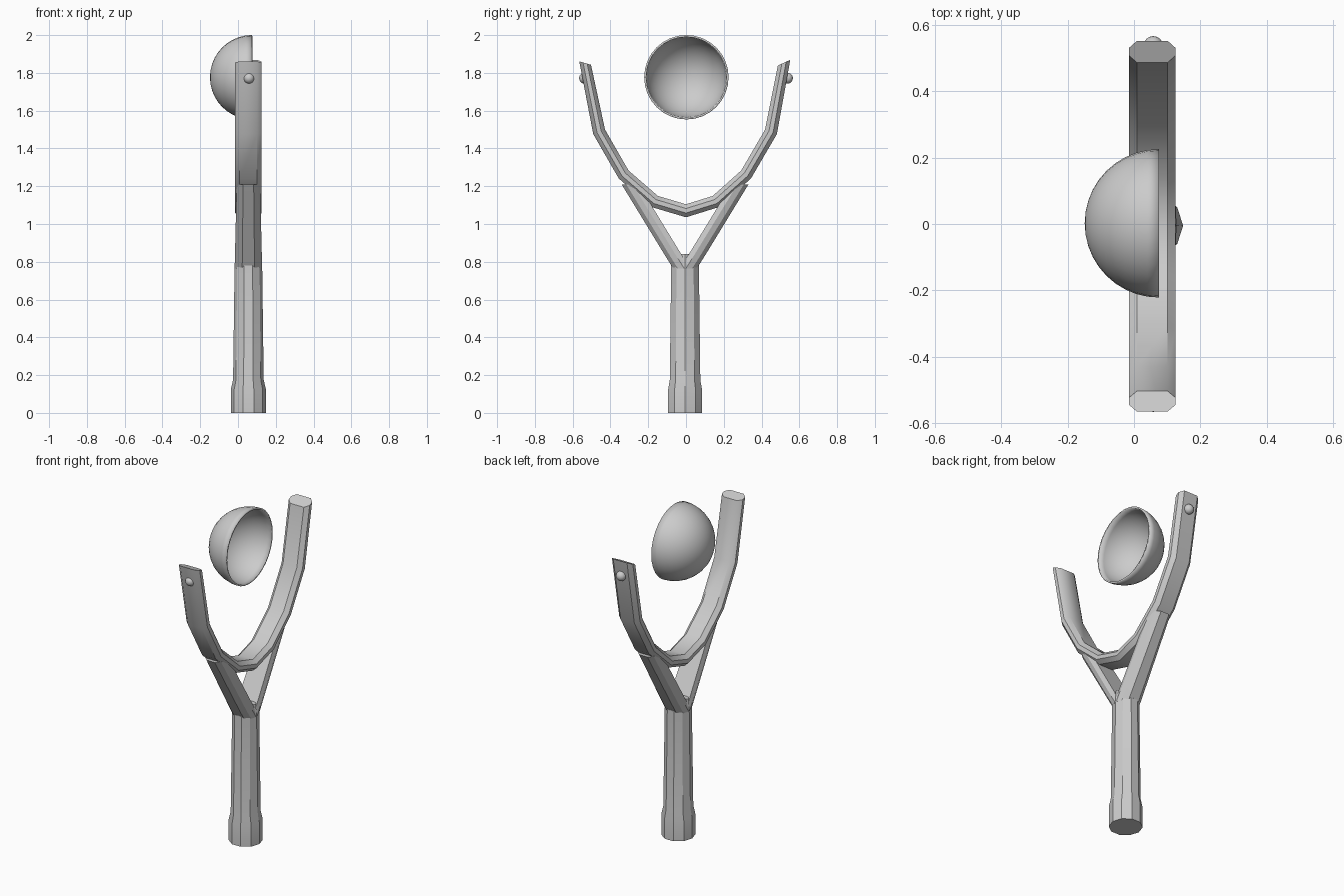
import bpy, bmesh, math
from mathutils import Vector, Matrix

if "Cube" in bpy.data.objects:
    bpy.data.objects.remove(bpy.data.objects["Cube"])

CX, CY = 0.055, -0.005  # centre of the handle


def finish(bm, name, angle=None):
    bmesh.ops.recalc_face_normals(bm, faces=bm.faces)
    me = bpy.data.meshes.new(name)
    bm.to_mesh(me)
    bm.free()
    ob = bpy.data.objects.new(name, me)
    bpy.context.collection.objects.link(ob)
    if angle:
        bpy.ops.object.select_all(action='DESELECT')
        ob.select_set(True)
        bpy.context.view_layer.objects.active = ob
        bpy.ops.object.shade_smooth_by_angle(angle=math.radians(angle))
    return ob


def loft(name, rings, angle=None):
    """Skin a list of equally sized point rings and cap both ends."""
    bm = bmesh.new()
    vs = [[bm.verts.new(p) for p in r] for r in rings]
    n = len(vs[0])
    for a, b in zip(vs, vs[1:]):
        for i in range(n):
            j = (i + 1) % n
            bm.faces.new((a[i], a[j], b[j], b[i]))
    bm.faces.new(vs[0][::-1])
    bm.faces.new(vs[-1])
    return finish(bm, name, angle)


# Ten-sided handle with a flared foot and a crotch filler on top
deca = [(math.cos(i * math.tau / 10), math.sin(i * math.tau / 10)) for i in range(10)]
handle = [(0, 0.093, 0.094), (0.125, 0.093, 0.094), (0.175, 0.081, 0.085),
          (0.78, 0.073, 0.077), (0.84, 0.069, 0.028)]
loft("handle", [[(CX + rx * c, CY + ry * s, z) for c, s in deca] for z, rx, ry in handle], 25)

# Fork prongs: faceted outside, flat inside, tapering up to the cradle
prong = [(-0.45, 1), (0.45, 1), (0.85, 0.45), (1, -0.3), (0.9, -1),
         (-0.9, -1), (-1, -0.3), (-0.85, 0.45)]
prong_path = [(0.765, 0.018, 0.073), (0.84, 0.065, 0.071), (1.21, 0.291, 0.062)]
for side, label in ((-1, "left"), (1, "right")):
    loft("prong_" + label, [[(CX + w * x, CY + side * (y + 0.045 * t), z) for x, t in prong]
                            for z, y, w in prong_path], 25)

# Curved cradle: chamfered flat bar swept along a U with mitred joints
path = [(-0.534, 1.852), (-0.46, 1.488), (-0.33, 1.262), (-0.165, 1.119), (0, 1.07),
        (0.158, 1.119), (0.318, 1.262), (0.45, 1.488), (0.519, 1.854)]
pts = [Vector(p) for p in path]
bar = [(-0.046, 1), (0.046, 1), (0.07, 0.35), (0.07, -0.35),
       (0.046, -1), (-0.046, -1), (-0.07, -0.35), (-0.07, 0.35)]
rings = []
for i, p in enumerate(pts):
    if i == 0:
        off = Vector((0.031, -0.009))
    elif i == len(pts) - 1:
        off = Vector((-0.033, -0.015))
    else:
        a, b = (p - pts[i - 1]).normalized(), (pts[i + 1] - p).normalized()
        m = (a + b).normalized()
        off = Vector((-m.y, m.x)) * (0.033 / m.dot(b))
    rings.append([(CX + x, p.x + off.x * t, p.y + off.y * t) for x, t in bar])
loft("cradle", rings, 40)

# Small round knobs on the outer tips
for y, label in ((-0.537, "left"), (0.537, "right")):
    bm = bmesh.new()
    bmesh.ops.create_uvsphere(bm, u_segments=16, v_segments=10, radius=0.029,
                              matrix=Matrix.Translation((CX + 0.003, y, 1.772)))
    finish(bm, "knob_" + label, 60)

# Open half-sphere cup facing +x
bm = bmesh.new()
bmesh.ops.create_uvsphere(bm, u_segments=32, v_segments=20, radius=0.2235)
bmesh.ops.delete(bm, geom=[v for v in bm.verts if v.co.z > 0.001], context='VERTS')
bmesh.ops.transform(bm, verts=bm.verts,
                    matrix=Matrix.Translation((0.075, 0.002, 1.777)) @ Matrix.Rotation(math.pi / 2, 4, 'Y'))
cup = finish(bm, "cup", 40)
# Make outward normals certain, then thicken inward
c = Vector((0.075, 0.002, 1.777))
if sum(f.normal.dot(f.center - c) for f in cup.data.polygons) < 0:
    cup.data.flip_normals()
shell = cup.modifiers.new("shell", 'SOLIDIFY')
shell.thickness = 0.01
shell.offset = -1
